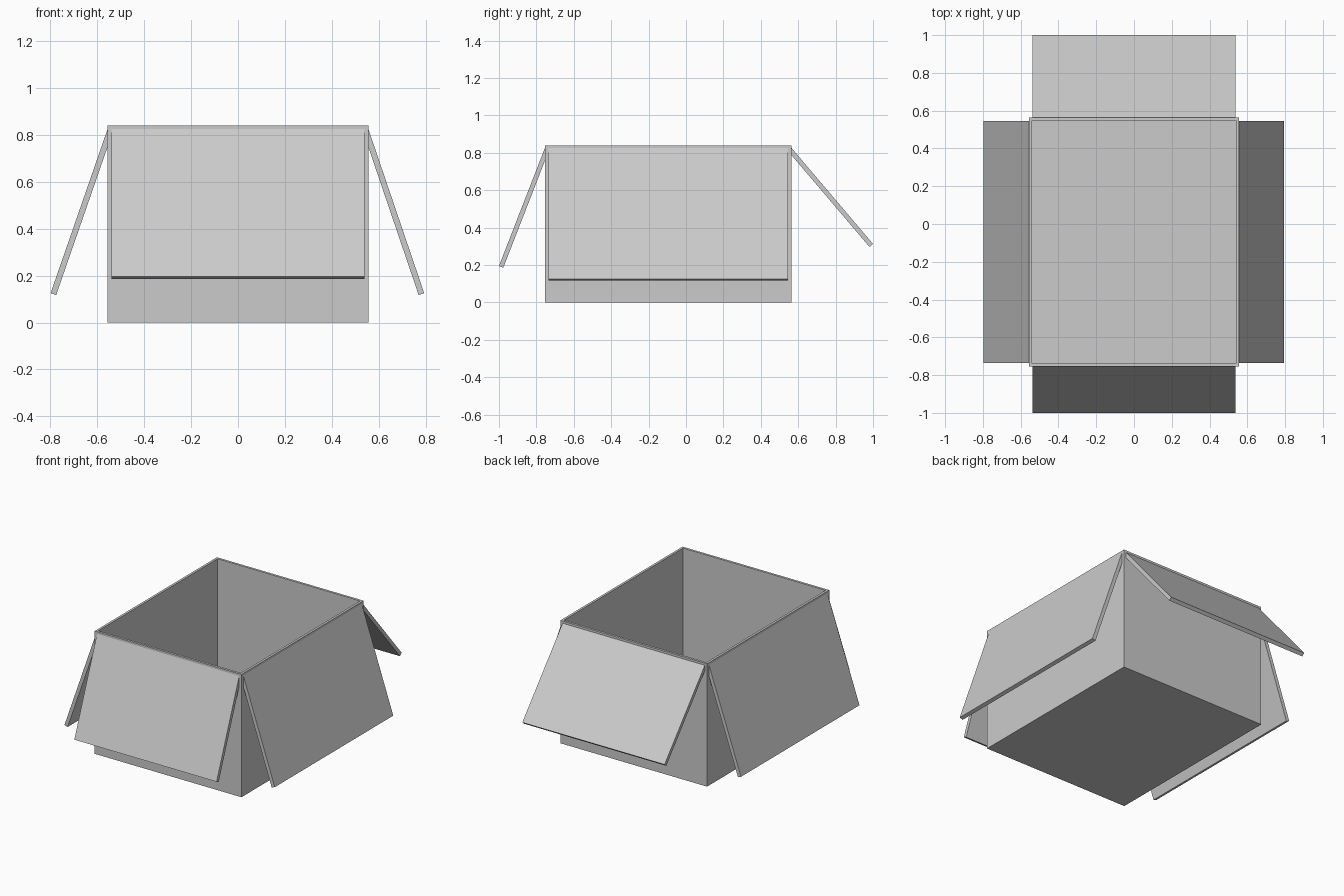
import bpy, bmesh
from mathutils import Vector

if "Cube" in bpy.data.objects:
    bpy.data.objects.remove(bpy.data.objects["Cube"])

grey = bpy.data.materials.new("plain_grey")
grey.diffuse_color = (0.6, 0.6, 0.6, 1)
grey.use_nodes = True
grey.node_tree.nodes["Principled BSDF"].inputs["Base Color"].default_value = grey.diffuse_color

X0, X1, Y0, Y1, H = -0.555, 0.555, -0.755, 0.565, 0.84
WALL, FLAP = 0.016, 0.025


def finish(name, bm):
    bmesh.ops.recalc_face_normals(bm, faces=bm.faces)
    me = bpy.data.meshes.new(name)
    bm.to_mesh(me)
    bm.free()
    me.materials.append(grey)
    ob = bpy.data.objects.new(name, me)
    bpy.context.collection.objects.link(ob)
    return ob


# Open carton: block whose top is inset and sunk to leave thin walls and a floor
bm = bmesh.new()
bmesh.ops.create_cube(bm, size=1)
for v in bm.verts:
    v.co = ((X0 + X1) / 2 + v.co.x * (X1 - X0),
            (Y0 + Y1) / 2 + v.co.y * (Y1 - Y0),
            (v.co.z + 0.5) * H)
top = max(bm.faces, key=lambda f: f.calc_center_median().z)
bmesh.ops.inset_region(bm, faces=[top], thickness=WALL, use_even_offset=True)
ret = bmesh.ops.extrude_face_region(bm, geom=[top])
bmesh.ops.translate(bm, vec=(0, 0, WALL - H),
                    verts=[g for g in ret["geom"] if isinstance(g, bmesh.types.BMVert)])
if top.is_valid:
    bmesh.ops.delete(bm, geom=[top], context="FACES")
finish("carton_body", bm)


def flap(name, axis, wall, tip, tip_z, lo, hi):
    """Sloping board hinged on a wall; axis 0 leans along x, axis 1 along y."""
    side = 1 if tip > wall else -1
    d = Vector((abs(tip - wall), tip_z - 0.825)).normalized()
    n = Vector((d.y, -d.x)) * FLAP          # toward the carton wall
    outer = Vector((abs(tip - wall), tip_z))
    inner = outer + n
    bury = -0.005                            # hinge edge sits inside the wall

    def at_wall(p):
        return p + d * ((bury - p.x) / d.x)

    profile = [at_wall(outer), outer, inner, at_wall(inner)]
    bm = bmesh.new()
    rings = []
    for s in (lo, hi):
        ring = []
        for p in profile:
            a = wall + side * p.x
            ring.append(bm.verts.new((a, s, p.y) if axis == 0 else (s, a, p.y)))
        rings.append(ring)
        bm.faces.new(ring)
    for i in range(4):
        j = (i + 1) % 4
        bm.faces.new((rings[0][i], rings[0][j], rings[1][j], rings[1][i]))
    finish(name, bm)


# Four folded-down flaps
flap("left_flap", 0, X0, -0.798, 0.125, -0.735, 0.545)
flap("right_flap", 0, X1, 0.793, 0.125, -0.735, 0.545)
flap("front_flap", 1, Y0, -1.0, 0.195, -0.538, 0.538)
flap("back_flap", 1, Y1, 1.0, 0.313, -0.538, 0.538)
